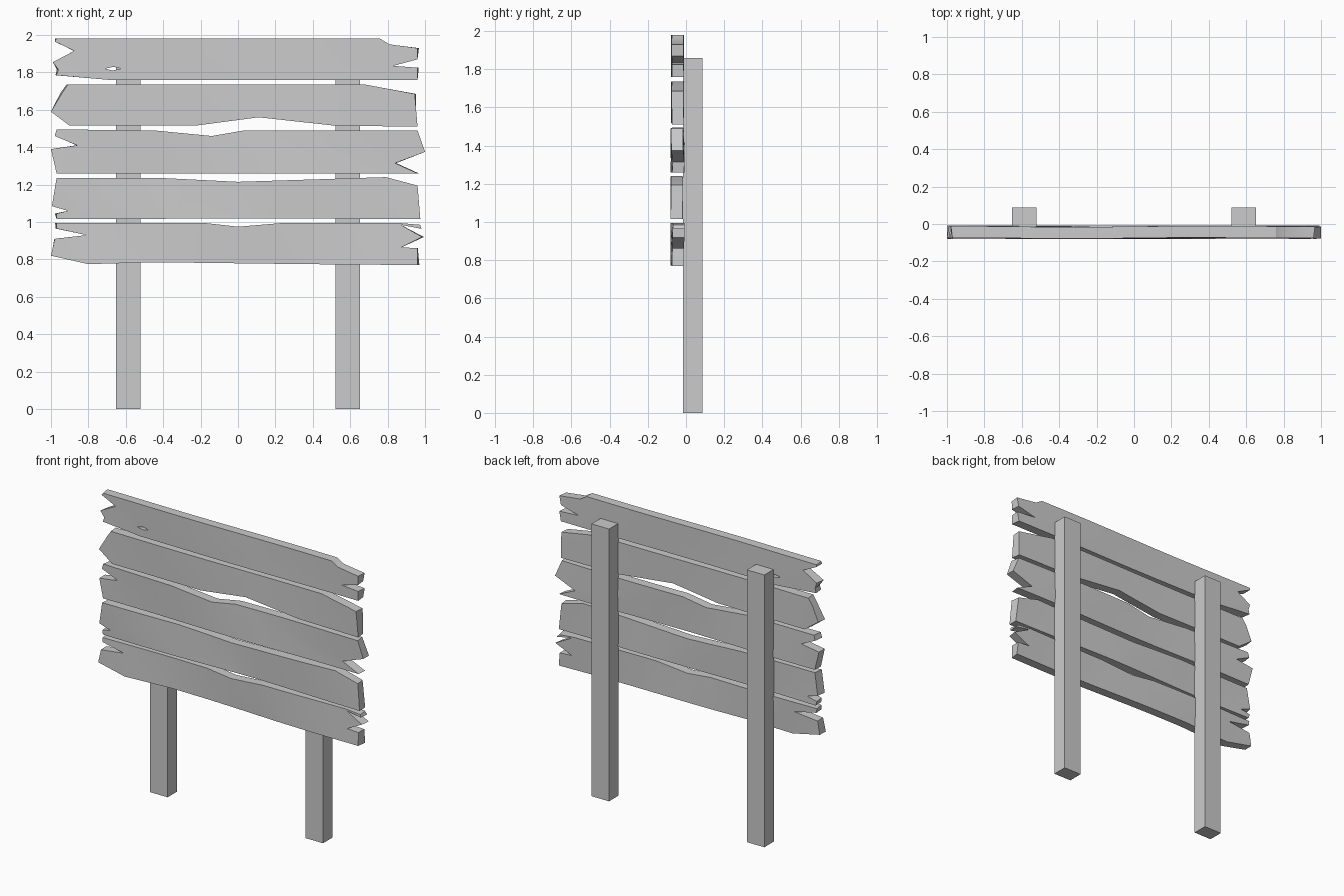
import bpy, bmesh, math, random
from mathutils import Vector

if "Cube" in bpy.data.objects:
    bpy.data.objects.remove(bpy.data.objects["Cube"])

random.seed(4)
FRONT, THICK = -0.075, 0.062


def finish(bm, name, smooth=False):
    bmesh.ops.recalc_face_normals(bm, faces=bm.faces)
    me = bpy.data.meshes.new(name)
    bm.to_mesh(me)
    bm.free()
    ob = bpy.data.objects.new(name, me)
    bpy.context.collection.objects.link(ob)
    if smooth:
        bpy.ops.object.select_all(action='DESELECT')
        ob.select_set(True)
        bpy.context.view_layer.objects.active = ob
        bpy.ops.object.shade_smooth_by_angle(angle=math.radians(30))
    return ob


def plank(name, loops, phase, amp):
    """Ragged board: filled outline (plus holes), thickened and gently warped."""
    bm = bmesh.new()
    edges = []
    for loop in loops:
        vs = [bm.verts.new((x, FRONT, z)) for x, z in loop]
        edges += [bm.edges.new((vs[i - 1], vs[i])) for i in range(len(vs))]
    bmesh.ops.triangle_fill(bm, edges=edges, use_beauty=True)
    # crosswise cuts so the board can bend
    for i in range(-4, 5):
        bmesh.ops.bisect_plane(bm, geom=bm.verts[:] + bm.edges[:] + bm.faces[:],
                               plane_co=(i * 0.19, 0, 0), plane_no=(1, 0, 0), dist=1e-5)
    ext = bmesh.ops.extrude_face_region(bm, geom=bm.faces[:], use_keep_orig=True)
    back = [g for g in ext['geom'] if isinstance(g, bmesh.types.BMVert)]
    bmesh.ops.translate(bm, verts=back, vec=(0, THICK, 0))
    # splintered ends: the back outline differs a little from the front
    for v in back:
        if abs(v.co.x) > 0.8:
            v.co.x = max(-1, min(1, v.co.x + random.uniform(-0.012, 0.012)))
    for v in bm.verts:
        v.co.y += amp * math.sin(4.2 * v.co.x + phase + 6 * v.co.z)
    finish(bm, name, True)


# boards from top to bottom, outlines in x, z
plank("board_top", [
    [(-.97, 1.98), (.76, 1.98), (.81, 1.95), (.96, 1.93), (.96, 1.87), (.83, 1.835),
     (.96, 1.825), (.96, 1.76), (-.69, 1.76), (-.97, 1.785), (-.96, 1.815),
     (-.99, 1.855), (-.875, 1.915), (-.98, 1.965)],
    [(-.71, 1.82), (-.665, 1.83), (-.625, 1.82), (-.67, 1.81)]], 0.5, 0.003)
plank("board_upper", [
    [(-.91, 1.735), (.68, 1.735), (.945, 1.685), (.96, 1.51), (.52, 1.515), (.11, 1.56),
     (-.23, 1.515), (-.90, 1.515), (-1, 1.59), (-.94, 1.69)]], 2.0, 0.003)
plank("board_middle", [
    [(-.97, 1.495), (-.45, 1.49), (-.14, 1.46), (.035, 1.49), (.96, 1.49), (1, 1.375),
     (.84, 1.315), (.96, 1.26), (-.97, 1.26), (-1, 1.39), (-.86, 1.41), (-.98, 1.46)]],
    3.5, 0.006)
plank("board_lower", [
    [(-.97, 1.235), (-.4, 1.235), (0, 1.215), (.79, 1.24), (.96, 1.195), (.975, 1.015),
     (.17, 1.02), (-.97, 1.015), (-.97, 1.045), (-.91, 1.06), (-.995, 1.085)]], 1.0, 0.006)
plank("board_bottom", [
    [(-.97, .995), (-.18, .995), (0, .975), (.24, .995), (.86, .995), (.975, .985),
     (.975, .965), (.87, .985), (.985, .92), (.875, .865), (.96, .86), (.96, .77),
     (.35, .775), (-.45, .785), (-.8, .775), (-1, .82), (-.98, .91), (-.81, .93),
     (-.97, .965)]], 4.0, 0.006)

# two square posts
for side, name in ((-1, "post_left"), (1, "post_right")):
    bm = bmesh.new()
    bmesh.ops.create_cube(bm, size=1)
    bmesh.ops.scale(bm, verts=bm.verts, vec=(0.132, 0.102, 1.86))
    bmesh.ops.translate(bm, verts=bm.verts, vec=(side * 0.587, 0.036, 0.93))
    finish(bm, name)
